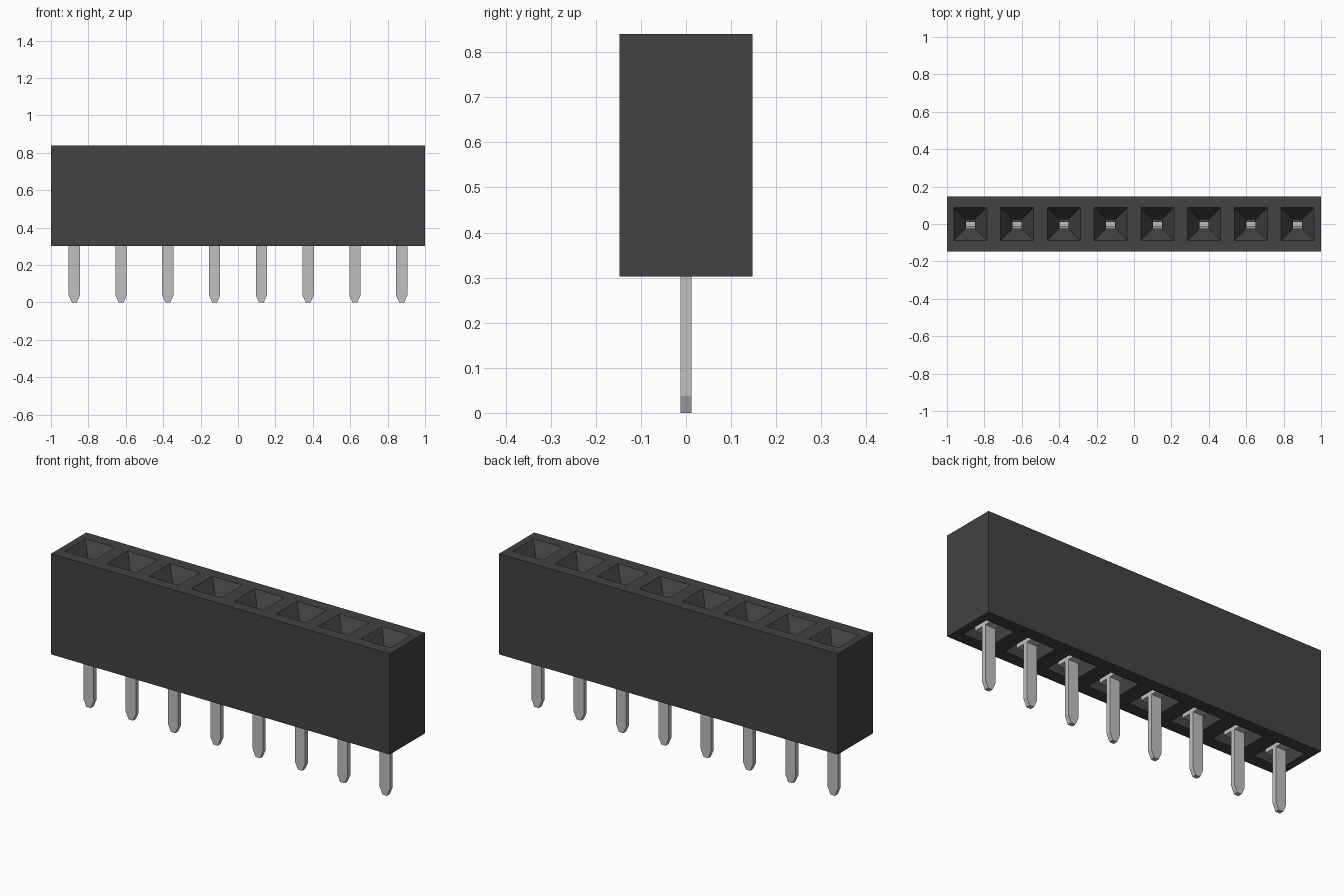
import bpy
import bmesh

COUNT, PITCH = 8, 0.25
HALF_Y, Z_LOW, Z_TOP = 0.148, 0.302, 0.84

old = bpy.data.objects.get("Cube")
if old:
    bpy.data.objects.remove(old, do_unlink=True)


def material(name, value):
    mat = bpy.data.materials.new(name)
    mat.use_nodes = True
    color = (value, value, value, 1)
    mat.diffuse_color = color
    mat.node_tree.nodes["Principled BSDF"].inputs["Base Color"].default_value = color
    return mat


plastic = material("dark_plastic", 0.054)
metal = material("pale_metal", 0.53)


def finish(name, bm, mat):
    bmesh.ops.recalc_face_normals(bm, faces=bm.faces)
    mesh = bpy.data.meshes.new(name)
    bm.to_mesh(mesh)
    bm.free()
    mesh.materials.append(mat)
    obj = bpy.data.objects.new(name, mesh)
    bpy.context.collection.objects.link(obj)
    return obj


def prism(bm, points, to_3d, half):
    """Extrude a flat outline symmetrically by half on each side."""
    a = [bm.verts.new(to_3d(u, v, -half)) for u, v in points]
    b = [bm.verts.new(to_3d(u, v, half)) for u, v in points]
    bm.faces.new(a)
    bm.faces.new(b[::-1])
    for i in range(len(a)):
        j = (i + 1) % len(a)
        bm.faces.new((a[i], a[j], b[j], b[i]))


centers = [(i - (COUNT - 1) / 2) * PITCH for i in range(COUNT)]

# Housing: each cell runs from the underside, up its pocket, through the hole
# and out of the funnel to the top rim
rings = [(PITCH / 2, HALF_Y, Z_LOW), (0.083, 0.083, Z_LOW), (0.083, 0.083, 0.7),
         (0.024, 0.024, 0.7), (0.024, 0.024, 0.75), (0.088, 0.088, Z_TOP),
         (PITCH / 2, HALF_Y, Z_TOP)]
bm = bmesh.new()
for n, cx in enumerate(centers):
    loops = [[bm.verts.new((cx + sx * hx, sy * hy, z))
              for sx, sy in ((-1, -1), (1, -1), (1, 1), (-1, 1))]
             for hx, hy, z in rings]
    for low, high in zip(loops, loops[1:]):
        for i in range(4):
            j = (i + 1) % 4
            bm.faces.new((low[i], low[j], high[j], high[i]))
    # Outer walls: front and back always, ends only on the outermost cells
    sides = [0, 2] + ([3] if n == 0 else []) + ([1] if n == COUNT - 1 else [])
    for i in sides:
        j = (i + 1) % 4
        bm.faces.new((loops[0][i], loops[0][j], loops[-1][j], loops[-1][i]))
bmesh.ops.remove_doubles(bm, verts=bm.verts, dist=0.0001)
seams = [e for e in bm.edges
         if abs(e.verts[0].co.z - e.verts[1].co.z) > 0.5
         and abs(e.verts[0].co.x) < 0.95 and abs(e.verts[0].co.y) > 0.14]
bmesh.ops.dissolve_edges(bm, edges=seams, use_verts=False)
finish("housing", bm, plastic)

# Flat pins with tapered tips, and a forked spring contact inside each pocket
pin_outline = [(-0.013, 0), (0.013, 0), (0.03, 0.038), (0.03, 0.35),
               (-0.03, 0.35), (-0.03, 0.038)]
arm_outline = [(0, 0.33), (0.062, 0.33), (0.062, 0.44), (0.022, 0.6), (0.04, 0.68),
               (0.028, 0.68), (0.01, 0.6), (0.05, 0.44), (0.05, 0.35), (0, 0.35)]
for n, cx in enumerate(centers, 1):
    bm = bmesh.new()
    prism(bm, pin_outline, lambda u, v, w: (cx + u, w, v), 0.012)
    finish(f"pin_{n}", bm, metal)
    bm = bmesh.new()
    for side in (-1, 1):
        prism(bm, arm_outline, lambda u, v, w: (cx + w, side * u, v), 0.03)
    finish(f"spring_contact_{n}", bm, metal)
